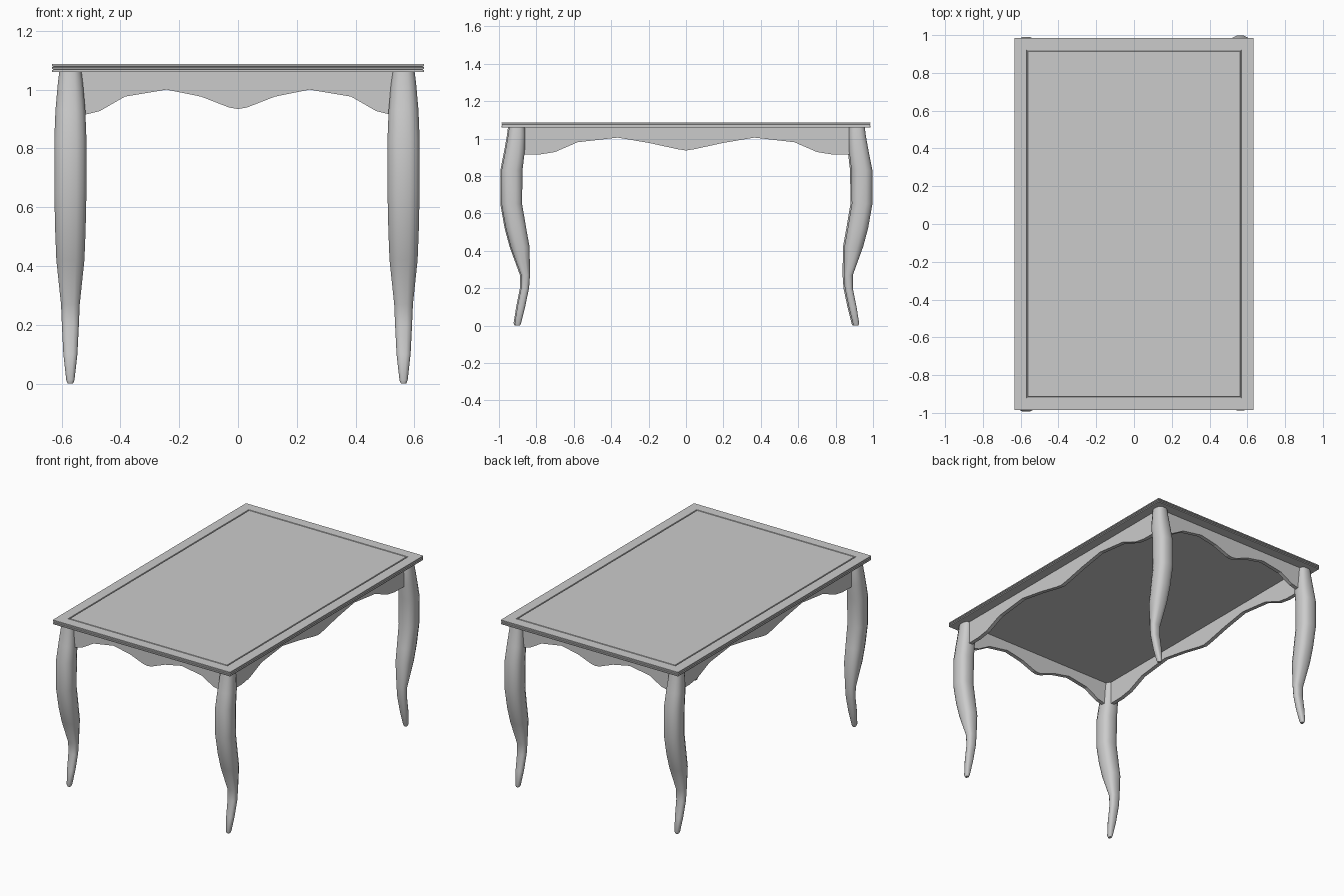
import bpy, bmesh, math

cube = bpy.data.objects.get("Cube")
if cube:
    bpy.data.objects.remove(cube, do_unlink=True)

# Single painted grey
grey = bpy.data.materials.new("plain grey")
grey.use_nodes = True
colour = (0.6, 0.6, 0.6, 1)
grey.diffuse_color = colour
grey.node_tree.nodes["Principled BSDF"].inputs["Base Color"].default_value = colour


def finish(name, bm, smooth=False):
    bmesh.ops.recalc_face_normals(bm, faces=bm.faces)
    mesh = bpy.data.meshes.new(name)
    bm.to_mesh(mesh)
    bm.free()
    mesh.materials.append(grey)
    obj = bpy.data.objects.new(name, mesh)
    bpy.context.collection.objects.link(obj)
    if smooth:
        bpy.ops.object.select_all(action='DESELECT')
        obj.select_set(True)
        bpy.context.view_layer.objects.active = obj
        bpy.ops.object.shade_smooth_by_angle(angle=math.radians(40))
    return obj


def loft(name, sections, smooth=False):
    """Skin a stack of equal-sized rings and cap both ends."""
    bm = bmesh.new()
    rings = [[bm.verts.new(p) for p in ring] for ring in sections]
    count = len(rings[0])
    for a, b in zip(rings, rings[1:]):
        for i in range(count):
            j = (i + 1) % count
            bm.faces.new((a[i], a[j], b[j], b[i]))
    bm.faces.new(rings[0])
    bm.faces.new(rings[-1])
    return finish(name, bm, smooth)


# Table top: grooved edge, then a fine groove framing the upper panel
def rectangle(inset, z):
    x, y = 0.633 - inset, 0.986 - inset
    return [(-x, -y, z), (x, -y, z), (x, y, z), (-x, y, z)]


top_steps = [(0, 1.06), (0, 1.066), (0.005, 1.067), (0.005, 1.069),
             (0, 1.07), (0, 1.076), (0.005, 1.077), (0.005, 1.079),
             (0, 1.08), (0, 1.087), (0.064, 1.087), (0.066, 1.082),
             (0.07, 1.082), (0.072, 1.087)]
loft("table_top", [rectangle(*step) for step in top_steps])


# Curved legs: (z, outer y, inner y, half width)
leg_profile = [(0, 0.917, 0.893, 0.009), (0.012, 0.922, 0.888, 0.014),
               (0.1, 0.908, 0.866, 0.024), (0.2, 0.888, 0.845, 0.029),
               (0.27, 0.888, 0.84, 0.032), (0.42, 0.943, 0.842, 0.048),
               (0.52, 0.97, 0.86, 0.052), (0.65, 0.993, 0.882, 0.055),
               (0.83, 0.993, 0.88, 0.055), (0.93, 0.973, 0.868, 0.051),
               (1.02, 0.957, 0.866, 0.043), (1.06, 0.952, 0.868, 0.038)]


def rounded(t):
    return math.copysign(abs(t) ** 0.75, t)


def leg(name, cx, side, shift):
    rings = []
    for z, outer, inner, half in leg_profile:
        cy, depth = (outer + inner) / 2 + shift, (outer - inner) / 2
        angles = [math.tau * (i + 0.5) / 12 for i in range(12)]
        rings.append([(cx + half * 1.02 * rounded(math.cos(a)),
                       side * (cy + depth * 1.02 * rounded(math.sin(a))), z)
                      for a in angles])
    loft(name, rings, smooth=True)


leg("front_right_leg", -0.57, -1, 0)
leg("front_left_leg", 0.563, -1, -0.006)
leg("back_right_leg", -0.57, 1, -0.003)
leg("back_left_leg", 0.563, 1, 0.004)


# Scalloped aprons: half of the lower edge, mirrored about the middle
end_curve = [(0, 0.934), (0.03, 0.939), (0.125, 0.976), (0.243, 1.0),
             (0.385, 0.976), (0.47, 0.927), (0.54, 0.91)]
side_curve = [(0, 0.936), (0.05, 0.944), (0.19, 0.975), (0.365, 1.005),
              (0.58, 0.98), (0.7, 0.928), (0.78, 0.915), (0.88, 0.914)]


def apron(name, curve, place, offset, thick=0.025):
    edge = [(-u, z) for u, z in reversed(curve[1:])] + curve
    reach = curve[-1][0]
    outline = edge + [(reach, 1.062), (-reach, 1.062)]
    loft(name, [[place(u, d, z) for u, z in outline]
                for d in (offset - thick / 2, offset + thick / 2)])


for label, sign in (("front", -1), ("back", 1)):
    apron(label + "_apron", end_curve, lambda u, d, z: (u, d, z), sign * 0.91)
for label, sign in (("right", -1), ("left", 1)):
    apron(label + "_apron", side_curve, lambda u, d, z: (d, u, z), sign * 0.562)
